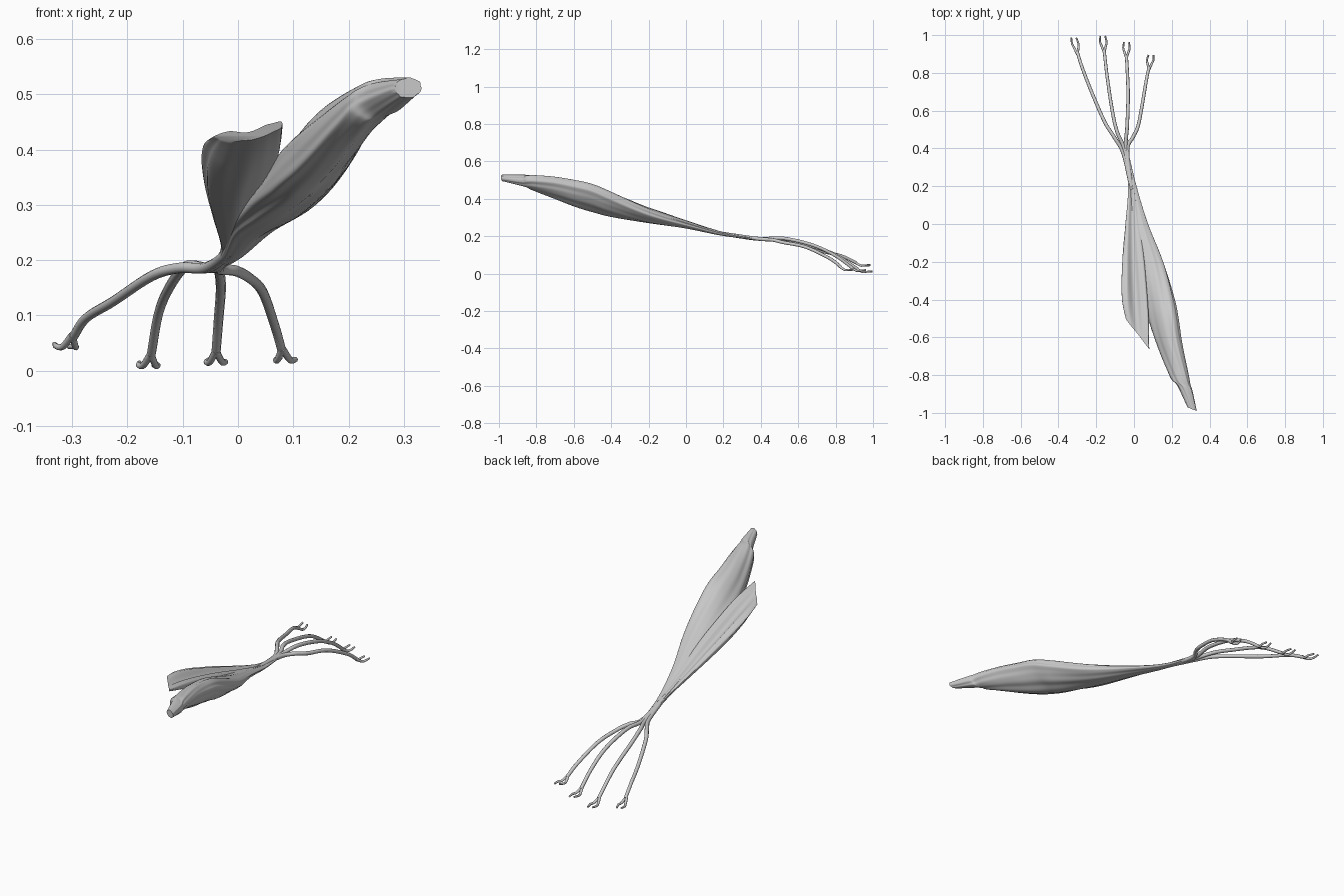
import bpy, bmesh, math
from mathutils import Vector

if "Cube" in bpy.data.objects:
    bpy.data.objects.remove(bpy.data.objects["Cube"])


def smooth(obj):
    bpy.ops.object.select_all(action='DESELECT')
    obj.select_set(True)
    bpy.context.view_layer.objects.active = obj
    bpy.ops.object.shade_smooth_by_angle(angle=math.radians(45))


def spline(rows, t):
    """Catmull-Rom interpolation of rows of numbers."""
    i = min(int(t), len(rows) - 2)
    f = t - i
    p1, p2 = Vector(rows[i]), Vector(rows[i + 1])
    p0 = Vector(rows[i - 1]) if i else 2 * p1 - p2
    p3 = Vector(rows[i + 2]) if i + 2 < len(rows) else 2 * p2 - p1
    return 0.5 * (2 * p1 + (p2 - p0) * f + (2 * p0 - 5 * p1 + 4 * p2 - p3) * f ** 2
                  + (3 * p1 - p0 - 3 * p2 + p3) * f ** 3)


def loft(name, rows, ribs, groove=0.0, slant=0.0, sides=64, steps=7):
    """Muscle belly: tilted ribbed ovals (y, x, z, half width, half depth, tilt)."""
    bm = bmesh.new()
    rings = []
    n = (len(rows) - 1) * steps
    for k in range(n + 1):
        y, cx, cz, a, b, tilt = spline([tuple(r) for r in rows], k / steps)
        c, s = math.cos(math.radians(tilt)), math.sin(math.radians(tilt))
        ring = []
        for j in range(sides):
            ang = 2 * math.pi * j / sides
            r = 1 + ribs * math.sin(7 * ang + 2 * y) + ribs * 0.5 * math.sin(12 * ang - 3 * y)
            u, v = a * r * math.cos(ang), b * r * math.sin(ang)
            if v > 0:
                v -= groove * b * math.exp(-(u / (0.45 * a)) ** 2)
            v += groove * 0.6 * b * (u / a) ** 2
            # fibre end is cut at an angle
            end = max(0, (k / n - 0.5) * 2)
            ring.append(bm.verts.new((cx + u * c - v * s, y - slant * u * end,
                                      cz + u * s + v * c)))
        rings.append(ring)
    for r0, r1 in zip(rings, rings[1:]):
        for j in range(sides):
            bm.faces.new((r0[j], r0[(j + 1) % sides], r1[(j + 1) % sides], r1[j]))
    bm.faces.new(rings[0])
    bm.faces.new(rings[-1])
    bmesh.ops.recalc_face_normals(bm, faces=bm.faces)
    me = bpy.data.meshes.new(name)
    bm.to_mesh(me)
    bm.free()
    obj = bpy.data.objects.new(name, me)
    bpy.context.collection.objects.link(obj)
    smooth(obj)


def cord(name, pts, r0, r1):
    """Round tapered strand along a smooth path."""
    cu = bpy.data.curves.new(name, 'CURVE')
    cu.dimensions = '3D'
    cu.bevel_depth = 1.0
    cu.bevel_resolution = 3
    cu.use_fill_caps = True
    sp = cu.splines.new('POLY')
    n = (len(pts) - 1) * 6
    sp.points.add(n)
    for k in range(n + 1):
        sp.points[k].co = (*spline(pts, k / 6), 1)
        sp.points[k].radius = r0 + (r1 - r0) * k / n
    tmp = bpy.data.objects.new(name, cu)
    me = bpy.data.meshes.new_from_object(tmp)
    bpy.data.objects.remove(tmp)
    obj = bpy.data.objects.new(name, me)
    bpy.context.collection.objects.link(obj)
    smooth(obj)


# long outer belly
loft("long_muscle_head", [
    (.38, -.042, .187, .012, .006, 0), (.2, -.008, .211, .021, .009, 5),
    (0, .030, .262, .044, .020, 8), (-.2, .085, .311, .072, .037, 17),
    (-.4, .132, .371, .092, .050, 34), (-.5, .153, .403, .096, .050, 41),
    (-.6, .176, .429, .088, .048, 44), (-.7, .204, .456, .077, .042, 42),
    (-.8, .236, .481, .060, .037, 33), (-.84, .250, .490, .051, .034, 24),
    (-.87, .270, .497, .040, .031, 14), (-.98, .308, .512, .024, .018, 5)],
    0.035, slant=0.4)

# short inner belly, grooved along its top, with a slanting upper edge
loft("short_muscle_head", [
    (.36, -.045, .188, .010, .006, 0), (.2, -.017, .215, .014, .009, 0),
    (0, -.010, .269, .036, .017, -3), (-.15, -.006, .312, .053, .026, -4),
    (-.3, .000, .353, .064, .033, -2), (-.42, .008, .386, .069, .032, 3),
    (-.5, .014, .408, .068, .025, 7), (-.585, .022, .430, .062, .012, 11)],
    0.035, groove=0.8, slant=1.25)

# four tendons, each ending in a small two-pronged fork
root = (-.012, .18, .216)
tendons = [
    ("outer_tendon", [(-.055, .37, .187), (-.105, .46, .186), (-.155, .54, .172),
                      (-.225, .70, .126), (-.275, .83, .095), (-.300, .91, .058)], (-.25, 1)),
    ("second_tendon", [(-.050, .39, .187), (-.090, .49, .190), (-.115, .60, .166),
                       (-.142, .78, .110), (-.158, .92, .024)], (-.10, 1)),
    ("third_tendon", [(-.043, .39, .187), (-.036, .52, .189), (-.031, .68, .152),
                      (-.035, .80, .095), (-.040, .89, .030)], (0, .95)),
    ("inner_tendon", [(-.035, .39, .186), (-.005, .46, .181), (.022, .52, .167),
                      (.045, .64, .142), (.067, .77, .080), (.080, .83, .034)], (.15, .85)),
]
for name, pts, (lean, size) in tendons:
    cord(name, [root] + pts, .0105, .0082)
    e = Vector(pts[-1])
    low = max(e.z - .014, .0065)
    for side in (-1, 1):
        prong = [e + Vector((0, -.012, .006))]
        for w, d in ((.011, .022), (.017, .045), (.013, .076)):
            d *= size
            prong.append(Vector((e.x + side * w + lean * d, e.y + d,
                                 low + (.004 if side < 0 and d > .05 else 0))))
        cord(name + ("_left_prong" if side < 0 else "_right_prong"), prong, .0068, .0045)
